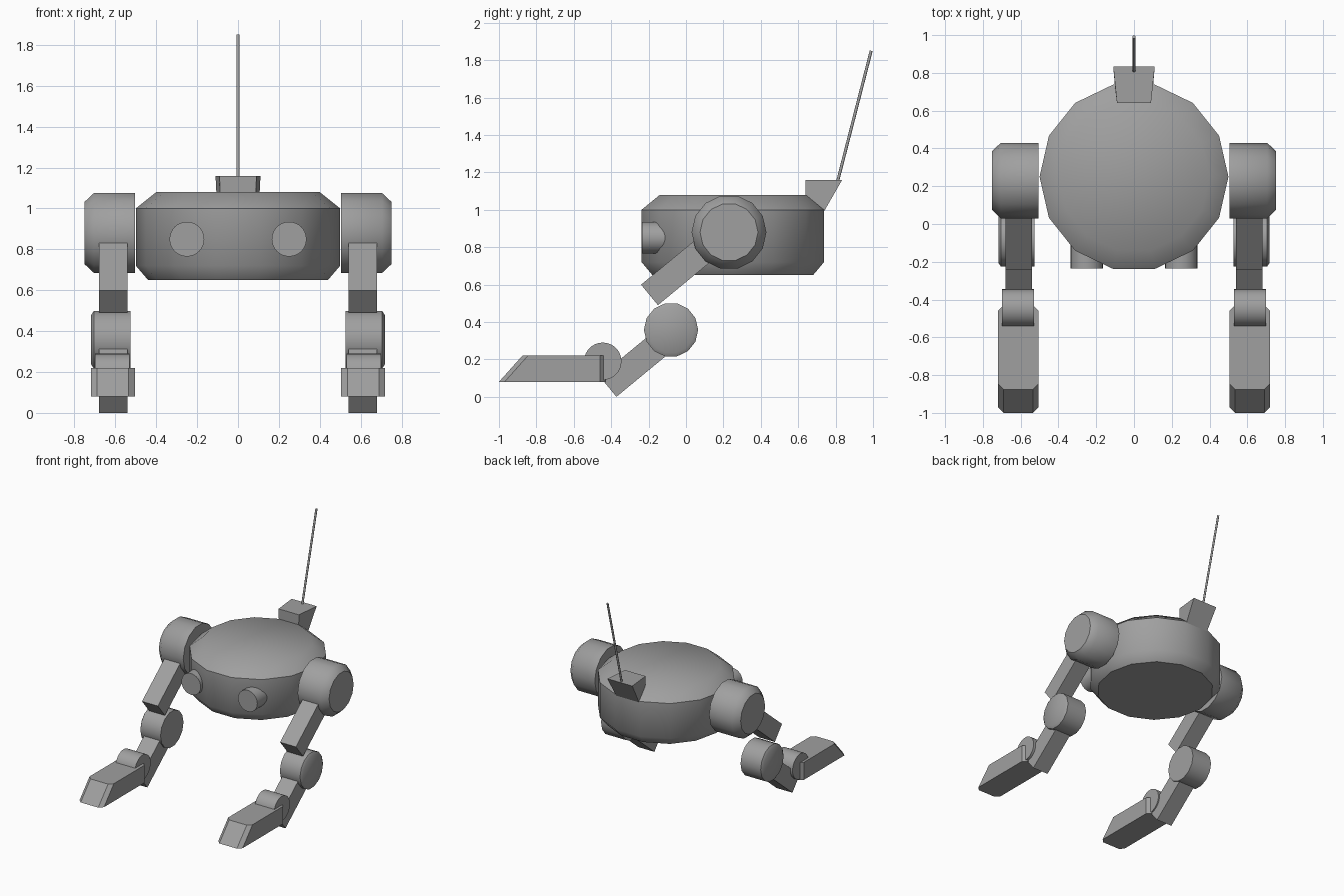
import bpy, bmesh, math
from mathutils import Vector, Matrix

if "Cube" in bpy.data.objects:
    bpy.data.objects.remove(bpy.data.objects["Cube"])

grey = bpy.data.materials.new("grey_metal")
grey.diffuse_color = (0.35, 0.35, 0.35, 1)
grey.use_nodes = True
grey.node_tree.nodes["Principled BSDF"].inputs["Base Color"].default_value = grey.diffuse_color


def finish(name, bm, smooth=True):
    bmesh.ops.recalc_face_normals(bm, faces=bm.faces)
    me = bpy.data.meshes.new(name)
    bm.to_mesh(me)
    bm.free()
    me.materials.append(grey)
    ob = bpy.data.objects.new(name, me)
    bpy.context.collection.objects.link(ob)
    if smooth:
        bpy.ops.object.select_all(action='DESELECT')
        ob.select_set(True)
        bpy.context.view_layer.objects.active = ob
        bpy.ops.object.shade_smooth_by_angle(angle=math.radians(46))
    return ob


def lathe(name, profile, sides, place, phase=0.0):
    """Stack of rings (radius, height) around local z, capped at both ends."""
    bm = bmesh.new()
    rings = []
    for r, h in profile:
        ring = []
        for i in range(sides):
            a = 2 * math.pi * (i + phase) / sides
            ring.append(bm.verts.new(place @ Vector((r * math.cos(a), r * math.sin(a), h))))
        rings.append(ring)
    for lo, hi in zip(rings, rings[1:]):
        for i in range(sides):
            j = (i + 1) % sides
            bm.faces.new((lo[i], lo[j], hi[j], hi[i]))
    bm.faces.new(rings[0][::-1])
    bm.faces.new(rings[-1])
    return finish(name, bm)


def loft(name, lower, upper):
    """Solid between two matching outlines."""
    bm = bmesh.new()
    a = [bm.verts.new(p) for p in lower]
    b = [bm.verts.new(p) for p in upper]
    n = len(a)
    bm.faces.new(a)
    bm.faces.new(b)
    for i in range(n):
        j = (i + 1) % n
        bm.faces.new((a[i], a[j], b[j], b[i]))
    return finish(name, bm, False)


def sideways(s, y, z):
    """Local z pointing outwards along x on side s."""
    return Matrix.Translation((0, y, z)) @ Matrix.Rotation(s * math.pi / 2, 4, 'Y')


def limb(name, s, corner, length):
    """Square bar rising backwards from its lowest corner (y, z)."""
    a = math.radians(39.5)
    along = Vector((0, math.cos(a), math.sin(a)))
    across = Vector((0, -math.sin(a), math.cos(a))) * 0.142
    p = Vector((0, *corner))
    quad = [p, p + along * length, p + along * length + across, p + across]
    loft(name, [q + Vector((s * 0.54, 0, 0)) for q in quad],
         [q + Vector((s * 0.68, 0, 0)) for q in quad])


# Round body with chamfered rims
lathe("body", [(0.44, 0.65), (0.5, 0.72), (0.5, 1.0), (0.4, 1.08)], 14,
      Matrix.Translation((0, 0.25, 0)))

for s, side in ((-1, "left"), (1, "right")):
    # Eye
    lathe(side + "_eye", [(0.085, 0), (0.085, 0.15)], 32,
          Matrix.Translation((s * 0.25, -0.085, 0.85)) @ Matrix.Rotation(math.pi / 2, 4, 'X'))
    # Leg joints
    lathe(side + "_shoulder", [(0.2, 0.505), (0.2, 0.705), (0.155, 0.752)], 14,
          sideways(s, 0.23, 0.88), 0.5)
    lathe(side + "_knee", [(0.145, 0.527), (0.145, 0.705), (0.125, 0.718)], 14,
          sideways(s, -0.08, 0.358), 0.5)
    lathe(side + "_ankle", [(0.1, 0.53), (0.1, 0.70)], 32, sideways(s, -0.445, 0.19))
    # Leg bars
    limb(side + "_upper_leg", s, (-0.15, 0.49), 0.42)
    limb(side + "_lower_leg", s, (-0.372, 0.0), 0.42)
    # Foot with clipped corners and a sloping toe
    x0, x1, c = 0.505, 0.72, 0.03

    def outline(toe, z):
        heel = -0.43
        pts = [(x0 + c, toe), (x1 - c, toe), (x1, toe + c), (x1, heel - c),
               (x1 - c, heel), (x0 + c, heel), (x0, heel - c), (x0, toe + c)]
        return [(s * x, y, z) for x, y in pts]

    loft(side + "_foot", outline(-1.0, 0.08), outline(-0.875, 0.22))

# Antenna block, wider at the back, and rod
loft("antenna_block",
     [(-0.085, 0.64, 0.96), (0.085, 0.64, 0.96), (0.1, 0.72, 0.96), (-0.1, 0.72, 0.96)],
     [(-0.09, 0.64, 1.16), (0.09, 0.64, 1.16), (0.11, 0.835, 1.16), (-0.11, 0.835, 1.16)])
foot, tip = Vector((0, 0.805, 1.13)), Vector((0, 0.99, 1.85))
rod = tip - foot
lathe("antenna_rod", [(0.008, 0), (0.008, rod.length)], 12,
      Matrix.Translation(foot) @ rod.to_track_quat('Z', 'Y').to_matrix().to_4x4())
